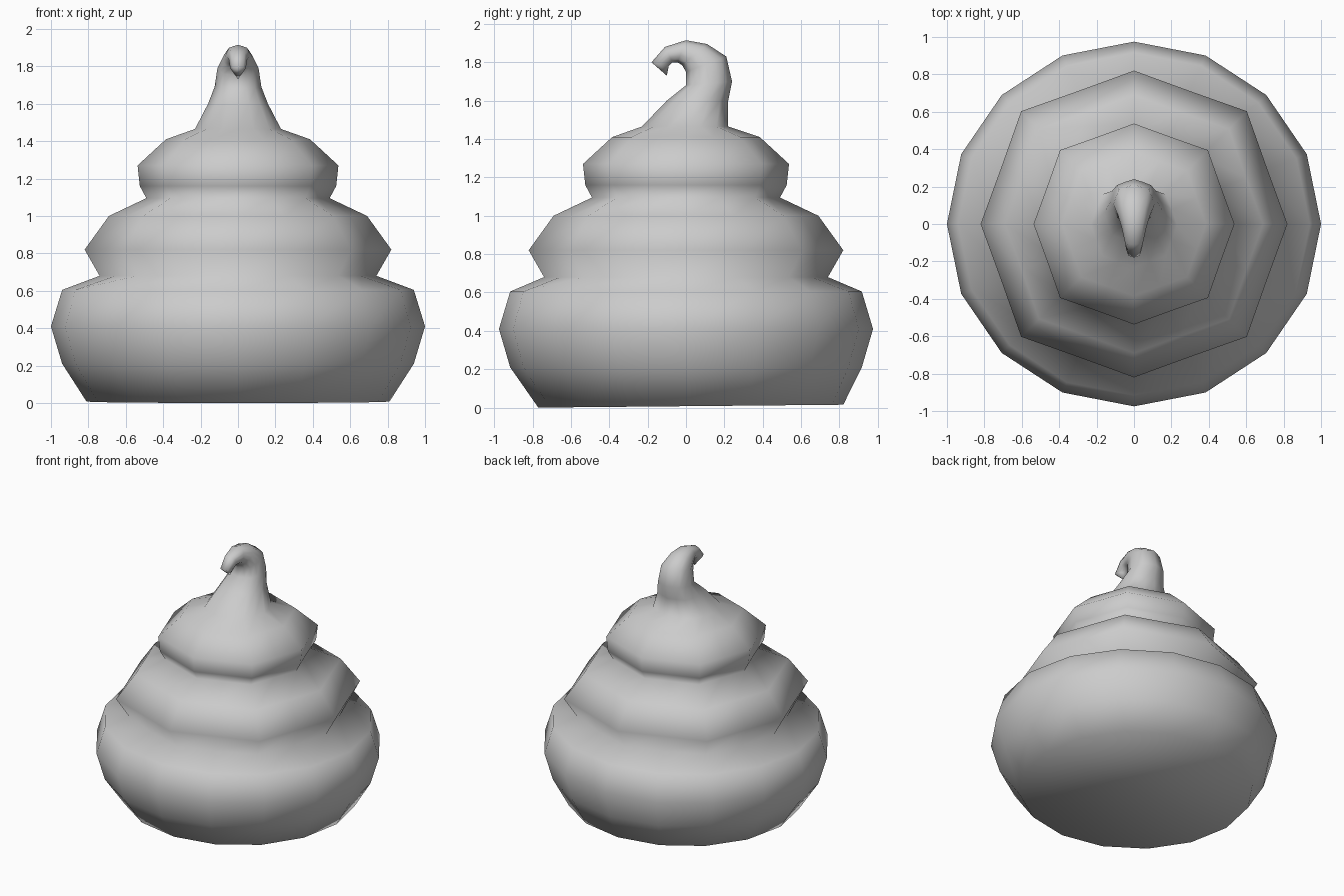
import bpy, bmesh, math

if "Cube" in bpy.data.objects:
    bpy.data.objects.remove(bpy.data.objects["Cube"])

SEG = 16

cream = bpy.data.materials.new("plain grey")
cream.diffuse_color = (0.6, 0.6, 0.6, 1)
cream.use_nodes = True
cream.node_tree.nodes["Principled BSDF"].inputs["Base Color"].default_value = cream.diffuse_color


def ring(bm, front, back, half_x, facet):
    """Closed loop between a front and a back (y, z) point; facet=1 gives an octagon."""
    cy, cz = (front[0] + back[0]) / 2, (front[1] + back[1]) / 2
    dy, dz = (back[0] - front[0]) / 2, (back[1] - front[1]) / 2
    loop = []
    for i in range(SEG):
        a = math.tau * i / SEG
        k = 1.0
        if i % 2:                       # middle of an octagon side
            k = 1 - 0.06 * facet
        elif i % 4 == 2:                # diagonal corner
            k = 1 + 0.04 * facet
        c, s = math.cos(a) * k, math.sin(a) * k
        loop.append(bm.verts.new((half_x * c, cy + dy * s, cz + dz * s)))
    return loop


# Stacked tiers: half width, height, facet amount
tiers = [
    (0.94, 0.21, 0), (1.00, 0.41, 0), (0.94, 0.605, 0), (0.74, 0.68, 0.7),
    (0.82, 0.82, 1), (0.69, 1.00, 1), (0.49, 1.095, 1),
    (0.525, 1.16, 1), (0.537, 1.27, 1), (0.385, 1.41, 1),
]
# Curled tip: front (y, z), back (y, z), half width
curl = [
    ((-0.23, 1.465), (0.22, 1.465), 0.23), ((-0.10, 1.60), (0.22, 1.60), 0.16),
    ((0.00, 1.68), (0.24, 1.70), 0.125), ((0.00, 1.75), (0.21, 1.83), 0.11),
    ((-0.02, 1.785), (0.11, 1.895), 0.085), ((-0.045, 1.80), (0.00, 1.915), 0.065),
    ((-0.07, 1.80), (-0.11, 1.88), 0.05), ((-0.09, 1.78), (-0.18, 1.80), 0.042),
]

bm = bmesh.new()
loops = [ring(bm, (-0.77, 0), (0.82, 0.015), 0.81, 0)]
for r, z, facet in tiers:
    ry = r * (0.975 if facet == 0 else 1)
    loops.append(ring(bm, (-ry, z), (ry, z), r, facet))
for front, back, half_x in curl:
    loops.append(ring(bm, front, back, half_x, 0.8))

# Skin between neighbouring loops
for low, high in zip(loops, loops[1:]):
    for i in range(SEG):
        j = (i + 1) % SEG
        bm.faces.new((low[i], low[j], high[j], high[i]))

# Flat underside and pointed end
bm.faces.new(list(reversed(loops[0])))
tip = bm.verts.new((0, -0.10, 1.73))
for i in range(SEG):
    bm.faces.new((loops[-1][i], loops[-1][(i + 1) % SEG], tip))
bmesh.ops.recalc_face_normals(bm, faces=bm.faces)
for f in bm.faces:
    f.smooth = True

mesh = bpy.data.meshes.new("swirl")
bm.to_mesh(mesh)
bm.free()
mesh.materials.append(cream)
swirl = bpy.data.objects.new("swirl", mesh)
bpy.context.collection.objects.link(swirl)
